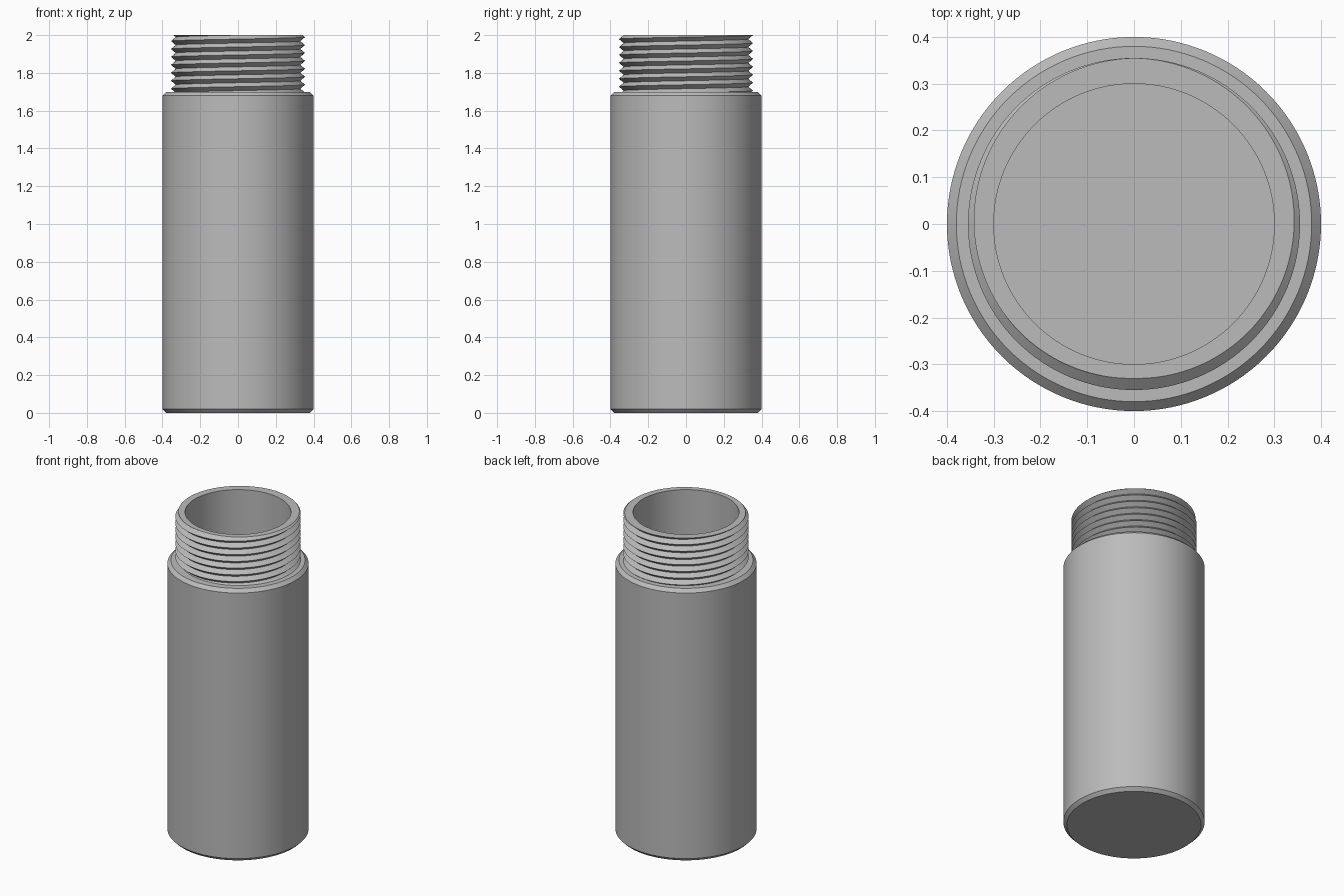
import bpy
import bmesh
from math import cos, sin, pi, floor

if "Cube" in bpy.data.objects:
    bpy.data.objects.remove(bpy.data.objects["Cube"], do_unlink=True)

SEGMENTS = 128
NECK_BOTTOM, TOP = 1.70, 2.0
PITCH, ROOT, CREST = 0.042, 0.33, 0.355
BODY_R, BORE_R, CHAMFER, FLOOR_Z = 0.40, 0.30, 0.02, 0.10

grey = bpy.data.materials.new("plain grey")
grey.use_nodes = True
colour = (0.5, 0.5, 0.5, 1)
grey.diffuse_color = colour
grey.node_tree.nodes["Principled BSDF"].inputs["Base Color"].default_value = colour


def lathe(name, profile_at):
    """Sweep a profile, which may change with the turn (0 to 1), around z."""
    bm = bmesh.new()
    columns = []
    for i in range(SEGMENTS + 1):
        turn = i / SEGMENTS
        a = 2 * pi * turn
        columns.append([bm.verts.new((r * cos(a), r * sin(a), z))
                        for r, z in profile_at(turn)])
    for left, right in zip(columns, columns[1:]):
        for j in range(len(left) - 1):
            bm.faces.new((left[j], right[j], right[j + 1], left[j + 1]))
    # Closes the seam and collapses the clipped thread rows
    bmesh.ops.remove_doubles(bm, verts=bm.verts, dist=1e-5)
    mesh = bpy.data.meshes.new(name)
    bm.to_mesh(mesh)
    bm.free()
    mesh.materials.append(grey)
    obj = bpy.data.objects.new(name, mesh)
    bpy.context.collection.objects.link(obj)
    bpy.ops.object.select_all(action="DESELECT")
    obj.select_set(True)
    bpy.context.view_layer.objects.active = obj
    bpy.ops.object.shade_smooth_by_angle(angle=pi / 6)
    return obj


def body_profile(turn):
    return [(0, 0), (BODY_R - CHAMFER, 0), (BODY_R, CHAMFER),
            (BODY_R, NECK_BOTTOM - CHAMFER),
            (BODY_R - CHAMFER, NECK_BOTTOM), (ROOT, NECK_BOTTOM)]


def thread_radius(z, turn):
    """V-shaped right-hand thread whose crest meets the rim at the back."""
    phase = (z - TOP) / PITCH - (turn - 0.25)
    away = abs(phase - floor(phase + 0.5)) * 2
    return CREST + (ROOT - CREST) * away


def neck_profile(turn):
    rows = 2 * int((TOP - NECK_BOTTOM) / PITCH) + 8
    points = []
    for k in range(-rows, 5):
        z = TOP + PITCH * (k / 2 + turn - 0.25)
        z = min(max(z, NECK_BOTTOM), TOP)
        points.append((thread_radius(z, turn), z))
    # Flat rim, bore wall and bore floor
    return points + [(BORE_R, TOP), (BORE_R, FLOOR_Z), (0, FLOOR_Z)]


lathe("body", body_profile)
lathe("threaded_neck_and_bore", neck_profile)
